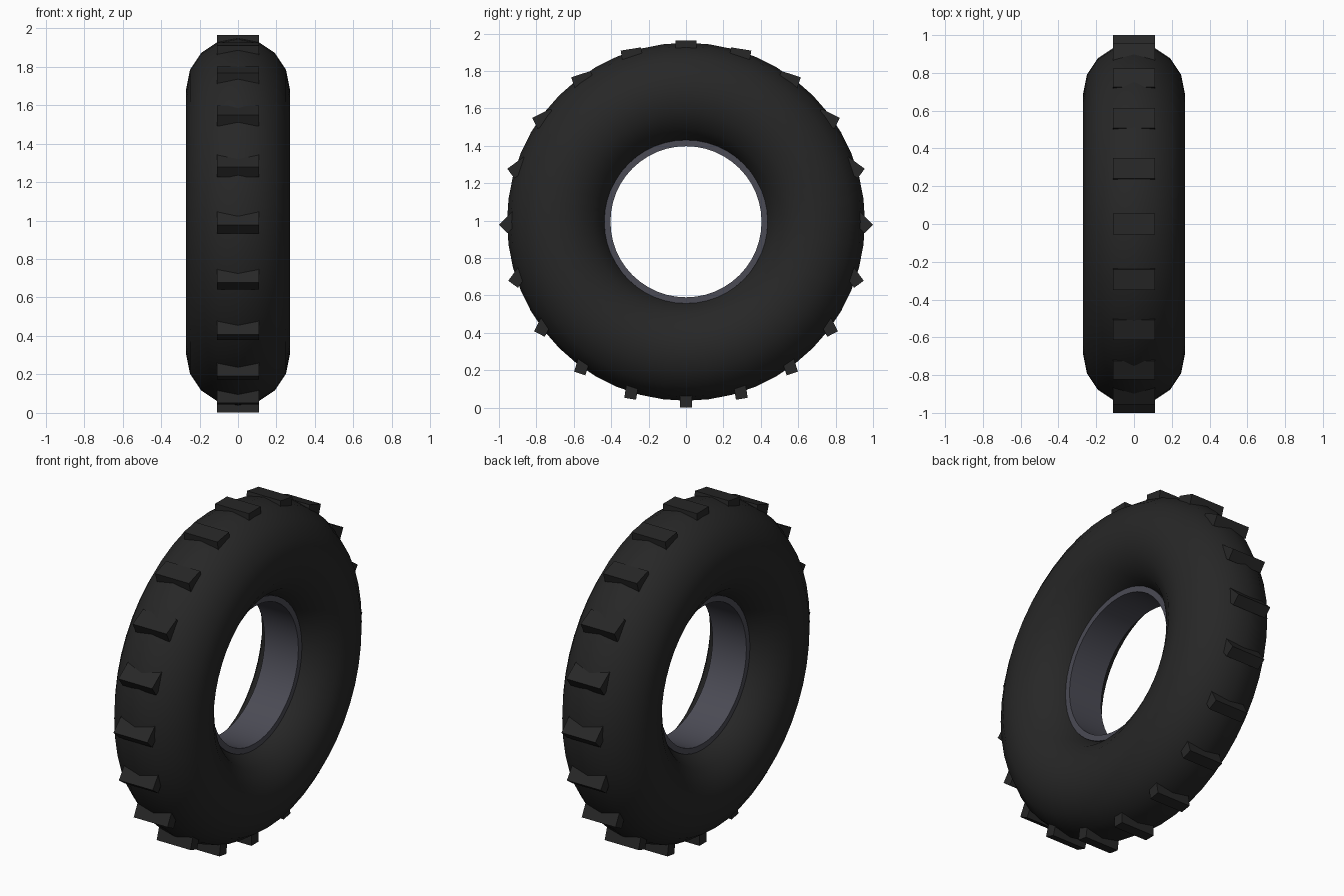
import bpy
import bmesh
import math
from mathutils import Matrix

cube = bpy.data.objects.get("Cube")
if cube:
    bpy.data.objects.remove(cube, do_unlink=True)

CENTRE_Z = 0.994
TREADS = 20
TREAD_RADIUS = 0.938
TREAD_SIZE = (0.22, 0.11, 0.064)


def material(name, colour):
    mat = bpy.data.materials.new(name)
    mat.use_nodes = True
    mat.diffuse_color = colour
    mat.node_tree.nodes["Principled BSDF"].inputs["Base Color"].default_value = colour
    return mat


rubber = material("black rubber", (0.02, 0.02, 0.02, 1))
metal = material("dark grey metal", (0.07, 0.07, 0.09, 1))


def smooth(obj, degrees):
    bpy.ops.object.select_all(action='DESELECT')
    obj.select_set(True)
    bpy.context.view_layer.objects.active = obj
    bpy.ops.object.shade_smooth_by_angle(angle=math.radians(degrees))


def lathe(name, profile, segments, mat):
    """Turn a closed (x, radius) profile around the axle."""
    bm = bmesh.new()
    verts = [bm.verts.new((x, 0, r)) for x, r in profile]
    edges = [bm.edges.new((verts[i - 1], v)) for i, v in enumerate(verts)]
    bmesh.ops.spin(bm, geom=verts + edges, cent=(0, 0, 0), axis=(1, 0, 0),
                   angle=math.tau, steps=segments)
    bmesh.ops.remove_doubles(bm, verts=bm.verts[:], dist=0.0001)
    bmesh.ops.recalc_face_normals(bm, faces=bm.faces[:])
    mesh = bpy.data.meshes.new(name)
    bm.to_mesh(mesh)
    bm.free()
    obj = bpy.data.objects.new(name, mesh)
    obj.location.z = CENTRE_Z
    bpy.context.collection.objects.link(obj)
    mesh.materials.append(mat)
    return obj


# Tyre: a round tube turned about the axle
section = [(0.27 * math.sin(i * math.tau / 16), 0.687 + 0.27 * math.cos(i * math.tau / 16))
           for i in range(16)]
smooth(lathe("tyre", section, 48, rubber), 40)

# Rim: a thin open band lining the hole
band = [(-0.11, 0.404), (0.11, 0.404), (0.11, 0.437), (-0.11, 0.437)]
smooth(lathe("rim", band, 48, metal), 30)

# Tread blocks: each tilts by half its angle around the tyre
for i in range(TREADS):
    angle = (i - TREADS // 2 + 1) * math.tau / TREADS
    mesh = bpy.data.meshes.new("tread_block")
    bm = bmesh.new()
    bmesh.ops.create_cube(bm, size=1, matrix=Matrix.Diagonal((*TREAD_SIZE, 1)))
    bm.to_mesh(mesh)
    bm.free()
    mesh.materials.append(rubber)
    block = bpy.data.objects.new("tread_block", mesh)
    block.location = (0, TREAD_RADIUS * math.sin(angle),
                      CENTRE_Z + TREAD_RADIUS * math.cos(angle))
    block.rotation_euler.x = -angle / 2
    bpy.context.collection.objects.link(block)
